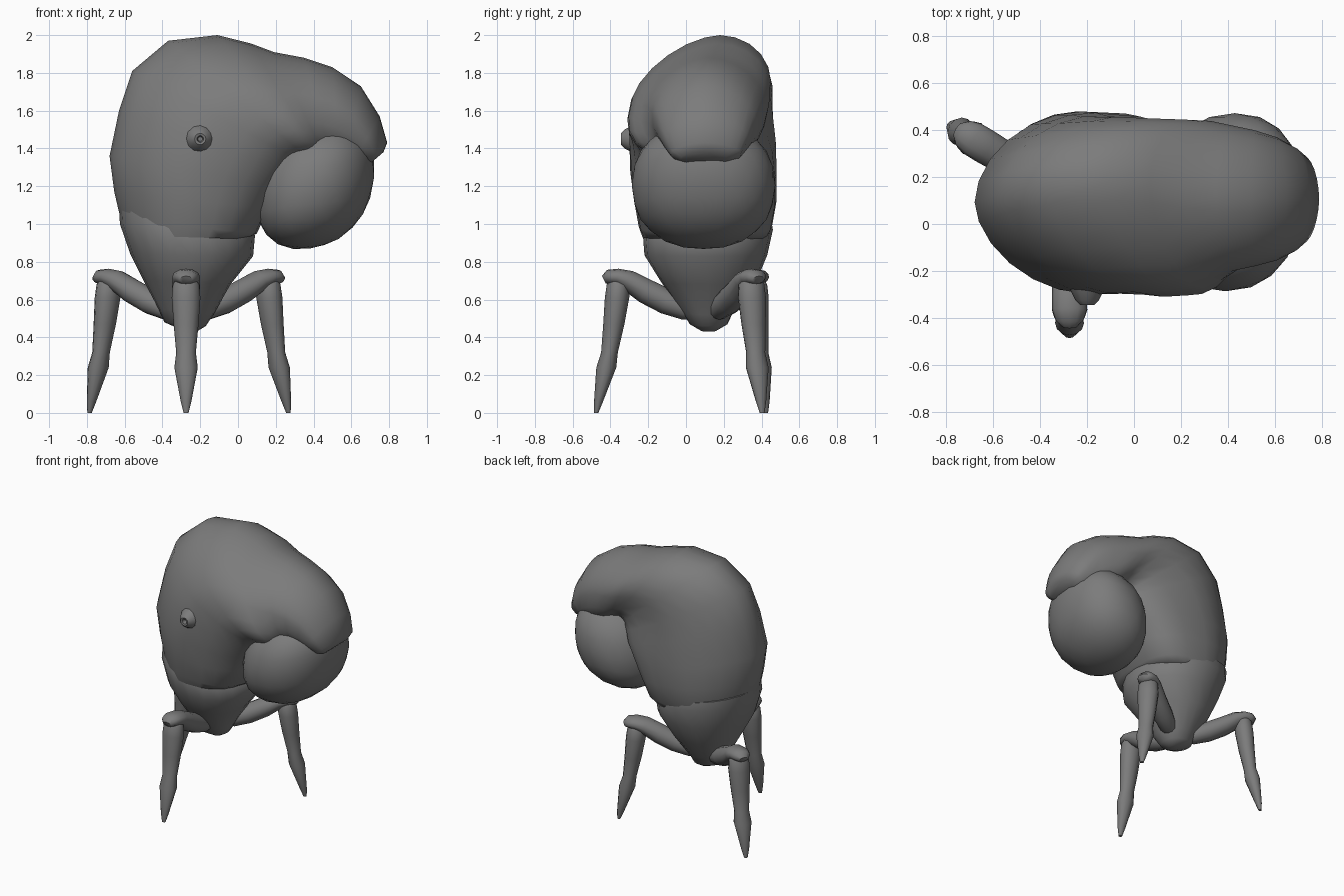
import bpy, bmesh, math
from mathutils import Vector, Matrix

if "Cube" in bpy.data.objects:
    bpy.data.objects.remove(bpy.data.objects["Cube"])

grey = bpy.data.materials.new("stone grey")
grey.diffuse_color = (0.2, 0.2, 0.2, 1)
grey.use_nodes = True
grey.node_tree.nodes["Principled BSDF"].inputs["Base Color"].default_value = grey.diffuse_color


def finish(name, bm, angle=60):
    bmesh.ops.recalc_face_normals(bm, faces=bm.faces)
    me = bpy.data.meshes.new(name)
    bm.to_mesh(me)
    bm.free()
    ob = bpy.data.objects.new(name, me)
    bpy.context.collection.objects.link(ob)
    me.materials.append(grey)
    bpy.context.view_layer.objects.active = ob
    ob.select_set(True)
    bpy.ops.object.shade_smooth_by_angle(angle=math.radians(angle))
    ob.select_set(False)
    return ob


def sp(t, p):
    return math.copysign(abs(t) ** p, t)


def loft(name, rings, n=16, powers=(1, 1, 1, 1), matrix=None):
    """Skin rings of (centre, half axis u, half axis v).
    Powers square off each quarter: outer front, outer back, inner front, inner back."""
    bm = bmesh.new()
    loops = []
    for c, u, v in rings:
        loop = []
        for i in range(n):
            a = 2 * math.pi * i / n
            co, si = math.cos(a), math.sin(a)
            p = powers[(2 if co < 0 else 0) + (0 if si < 0 else 1)]
            loop.append(bm.verts.new(c + u * sp(co, p) + v * sp(si, p)))
        loops.append(loop)
    for a, b in zip(loops, loops[1:]):
        for i in range(n):
            j = (i + 1) % n
            bm.faces.new((a[i], a[j], b[j], b[i]))
    for ring in (loops[0], loops[-1]):
        bm.faces.new(ring)
    if matrix:
        bm.transform(matrix)
    return finish(name, bm)


def span(x0, z0, x1, z1, y0, y1, skew=0):
    """Ring between two side-outline points and two depths; skew pushes the outer point back."""
    a, b = Vector((x0, 0, z0)), Vector((x1, 0, z1))
    return ((a + b) / 2 + Vector((0, (y0 + y1) / 2, 0)),
            (a - b) / 2 + Vector((0, skew, 0)), Vector((0, (y1 - y0) / 2, 0)))


# Bean-shaped body curling over to the right into a hood
loft("body", [span(*s) for s in (
    (-.585, .94, .05, .92, -.23, .43),
    (-.62, 1.02, .10, .95, -.25, .455),
    (-.655, 1.17, .16, 1.08, -.275, .48),
    (-.68, 1.36, .23, 1.19, -.295, .48),
    (-.63, 1.60, .30, 1.28, -.30, .475, .02),
    (-.56, 1.81, .34, 1.33, -.295, .46, .05),
    (-.37, 1.97, .37, 1.35, -.29, .45, .09),
    (-.11, 2.00, .40, 1.36, -.28, .44, .10),
    (.07, 1.955, .43, 1.36, -.26, .44, .08),
    (.19, 1.91, .46, 1.36, -.235, .44, .04),
    (.35, 1.88, .49, 1.36, -.20, .42, .01),
    (.50, 1.83, .53, 1.35, -.18, .40),
    (.65, 1.73, .57, 1.34, -.155, .37),
    (.75, 1.57, .61, 1.33, -.12, .33),
    (.79, 1.43, .66, 1.32, -.08, .29),
    (.77, 1.38, .70, 1.32, -.03, .22))], 24, (1.15, 1.08, .8, .65))

# Funnel-shaped base under the body
loft("base_funnel", [span(*s) for s in (
    (-.30, .44, -.22, .43, .08, .16),
    (-.39, .48, -.17, .46, .02, .22),
    (-.42, .55, -.13, .52, -.02, .25),
    (-.50, .70, -.04, .68, -.13, .37),
    (-.57, .84, .08, .83, -.22, .43),
    (-.625, 1.00, .09, .94, -.23, .46),
    (-.63, 1.08, .07, .97, -.20, .45))], 20, (.95, .95, .95, .95))

# Bulky rounded ball tucked under the hood
bm = bmesh.new()
bmesh.ops.create_icosphere(bm, subdivisions=3, radius=1)
for v in bm.verts:
    x, y, z = (sp(c, .9) for c in v.co)
    v.co = (.41 + .31 * x + .02 * y + .03 * z, .093 + .38 * y, 1.205 + .335 * z + .04 * x)
finish("ball", bm)

# Small nub on the front with a dimple in its tip
loft("nub", [(Vector((-.2, y, 1.45)), Vector((r, 0, 0)), Vector((0, 0, r))) for y, r in (
    (-.25, .09), (-.29, .068), (-.325, .05), (-.345, .03), (-.342, .018), (-.31, .012))], 12)

# Three two-part legs spread evenly around the funnel
HUB = Vector((-.275, .115, 0))
SHIN = ((.59, 0, .013), (.578, .06, .028), (.537, .24, .062), (.52, .32, .052),
        (.497, .47, .066), (.48, .61, .076), (.475, .68, .07), (.475, .72, .045))
THIGH = ((.55, .705, .022, .035), (.525, .718, .04, .06), (.48, .72, .044, .074),
         (.42, .70, .056, .075), (.33, .645, .066, .072), (.22, .59, .068, .07),
         (.12, .55, .058, .06), (.05, .53, .04, .04))
for name, angle, reach in (("front", -90, 1), ("left", 149, 1.01), ("right", 28, 1.04)):
    place = (Matrix.Translation(HUB) @ Matrix.Rotation(math.radians(angle), 4, 'Z')
             @ Matrix.Diagonal((reach, 1, 1, 1)))
    loft(name + "_shin", [(Vector((r, 0, z)), Vector((w * .85, 0, 0)), Vector((0, w, 0)))
                          for r, z, w in SHIN], 12, matrix=place)
    rings = []
    for i, (r, z, h, w) in enumerate(THIGH):
        p, q = THIGH[max(i - 1, 0)], THIGH[min(i + 1, len(THIGH) - 1)]
        along = Vector((q[0] - p[0], 0, q[1] - p[1])).normalized()
        rings.append((Vector((r, 0, z)), Vector((-along.z, 0, along.x)) * h, Vector((0, w, 0))))
    loft(name + "_thigh", rings, 12, matrix=place)
